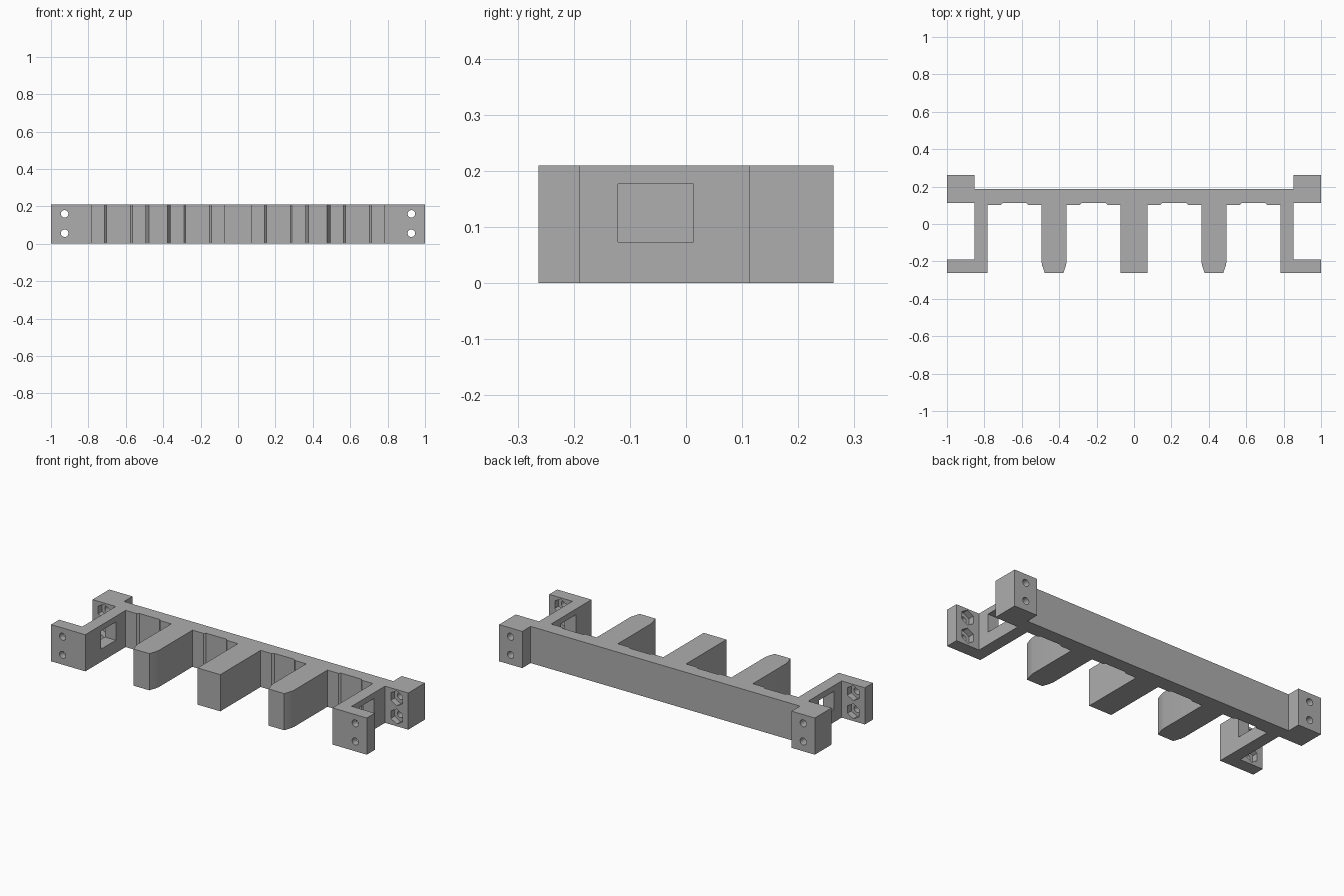
import bpy, bmesh, math
from mathutils import Matrix, Vector

cube = bpy.data.objects.get("Cube")
if cube:
    bpy.data.objects.remove(cube, do_unlink=True)

HEIGHT = 0.21
FRONT, BACK = -0.263, 0.263
WALL_FRONT, POCKET, WALL_BACK = 0.102, 0.112, 0.187

grey = bpy.data.materials.new("plain grey")
grey.use_nodes = True
colour = (0.42, 0.42, 0.42, 1)
grey.diffuse_color = colour
grey.node_tree.nodes["Principled BSDF"].inputs["Base Color"].default_value = colour


def make_object(name, bm):
    bmesh.ops.recalc_face_normals(bm, faces=bm.faces)
    mesh = bpy.data.meshes.new(name)
    bm.to_mesh(mesh)
    bm.free()
    mesh.materials.append(grey)
    obj = bpy.data.objects.new(name, mesh)
    bpy.context.collection.objects.link(obj)
    return obj


def add_prism(bm, sides, radius, x, z, y0, y1):
    """Prism lying along y, with a corner pointing up."""
    mat = (Matrix.Translation((x, (y0 + y1) / 2, z))
           @ Matrix.Rotation(math.pi / 2, 4, 'X'))
    bmesh.ops.create_cone(bm, cap_ends=True, segments=sides, radius1=radius,
                          radius2=radius, depth=y1 - y0, matrix=mat)


def bay(x0, x1):
    """Back of one bay, with a shallow widened middle."""
    return [(x0, WALL_FRONT), (x0 + 0.07, WALL_FRONT), (x0 + 0.08, POCKET),
            (x1 - 0.08, POCKET), (x1 - 0.07, WALL_FRONT), (x1, WALL_FRONT)]


# Right half of the outline: middle finger, bay, tapered finger, bay, end bracket
taper = [(0, -0.2), (0.004, -0.222), (0.018, FRONT)]
half = [(0.072, FRONT)] + bay(0.072, 0.36)
half += [(0.36 + d, y) for d, y in taper]
half += [(0.495 - d, y) for d, y in reversed(taper)]
half += bay(0.495, 0.783)
half += [(0.783, FRONT), (1, FRONT), (1, -0.19), (0.853, -0.19),
         (0.853, POCKET), (1, POCKET), (1, BACK), (0.853, BACK),
         (0.853, WALL_BACK)]
outline = half + [(-x, y) for x, y in reversed(half)]

# Rack body: the outline raised to full height
bm = bmesh.new()
base = bm.faces.new([bm.verts.new((x, y, 0)) for x, y in outline])
raised = bmesh.ops.extrude_face_region(bm, geom=[base])
bmesh.ops.translate(bm, vec=(0, 0, HEIGHT),
                    verts=[v for v in raised["geom"] if isinstance(v, bmesh.types.BMVert)])
body = make_object("rack_body", bm)

# Cutters: arm windows, screw holes and hexagonal nut recesses
through, nuts = bmesh.new(), bmesh.new()
for side in (-1, 1):
    window = (Matrix.Translation((side * 0.818, -0.054, 0.125))
              @ Matrix.Diagonal((0.15, 0.134, 0.104, 1)))
    bmesh.ops.create_cube(through, size=1, matrix=window)
    for z in (0.056, 0.16):
        add_prism(through, 24, 0.02, side * 0.927, z, -0.4, 0.4)
        add_prism(nuts, 6, 0.043, side * 0.927, z, -0.225, -0.15)
        add_prism(nuts, 6, 0.043, side * 0.927, z, 0.08, 0.147)

cutters = [make_object("through_cutter", through), make_object("nut_cutter", nuts)]
bpy.context.view_layer.objects.active = body
for cutter in cutters:
    cutter.hide_render = True
    mod = body.modifiers.new(cutter.name, 'BOOLEAN')
    mod.operation = 'DIFFERENCE'
    mod.solver = 'EXACT'
    mod.object = cutter
    bpy.ops.object.modifier_apply(modifier=mod.name)
for cutter in cutters:
    bpy.data.objects.remove(cutter, do_unlink=True)

body.select_set(True)
bpy.ops.object.shade_smooth_by_angle(angle=math.radians(25))
